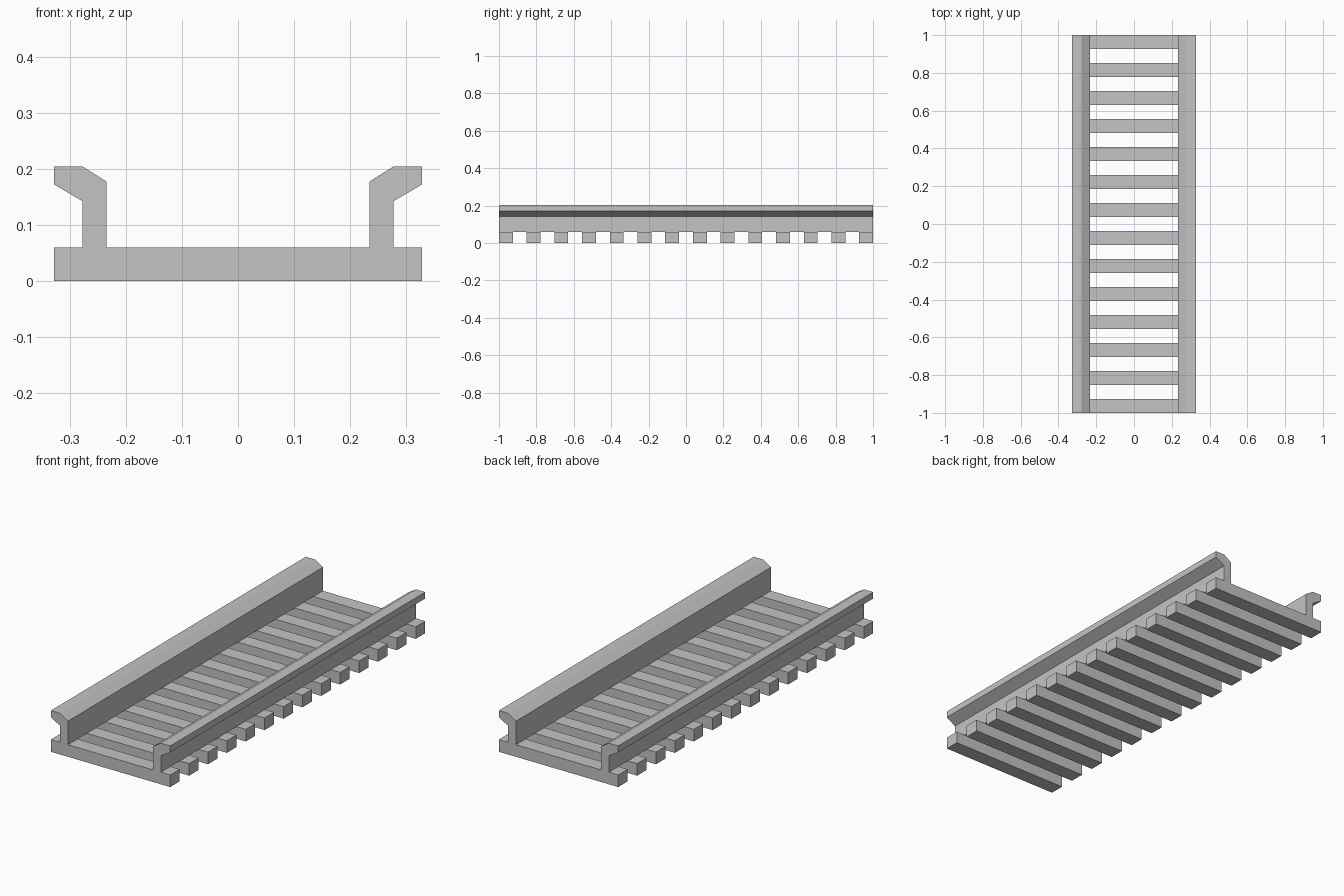
import bpy
import bmesh

cube = bpy.data.objects.get("Cube")
if cube:
    bpy.data.objects.remove(cube, do_unlink=True)

HALF_WIDTH = 0.328
SLEEPER_TOP = 0.06
SLEEPER_COUNT = 14
SLEEPER_DEPTH = 2 / (2 * SLEEPER_COUNT - 1)  # gaps are as deep as sleepers

grey = bpy.data.materials.new("light_grey")
grey.use_nodes = True
colour = (0.55, 0.55, 0.55, 1)
grey.diffuse_color = colour
grey.node_tree.nodes["Principled BSDF"].inputs["Base Color"].default_value = colour


def extrude_profile(name, profile, y_start, y_end):
    """Sweep a closed x-z outline along y."""
    bm = bmesh.new()
    face = bm.faces.new([bm.verts.new((x, y_start, z)) for x, z in profile])
    swept = bmesh.ops.extrude_face_region(bm, geom=[face])
    moved = [v for v in swept["geom"] if isinstance(v, bmesh.types.BMVert)]
    bmesh.ops.translate(bm, verts=moved, vec=(0, y_end - y_start, 0))
    bmesh.ops.recalc_face_normals(bm, faces=bm.faces)
    mesh = bpy.data.meshes.new(name)
    bm.to_mesh(mesh)
    bm.free()
    mesh.materials.append(grey)
    obj = bpy.data.objects.new(name, mesh)
    bpy.context.collection.objects.link(obj)
    return obj


# Rails: upright web with a chamfered head overhanging outwards
rail_profile = [
    (0.234, SLEEPER_TOP), (0.277, SLEEPER_TOP), (0.277, 0.142),
    (HALF_WIDTH, 0.172), (HALF_WIDTH, 0.204), (0.277, 0.204), (0.234, 0.177),
]
for side, sign in (("left", 1), ("right", -1)):
    extrude_profile(f"{side}_rail", [(sign * x, z) for x, z in rail_profile], -1, 1)

# Sleepers: evenly spaced crossbars under the rails
sleeper_profile = [
    (-HALF_WIDTH, 0), (HALF_WIDTH, 0),
    (HALF_WIDTH, SLEEPER_TOP), (-HALF_WIDTH, SLEEPER_TOP),
]
for i in range(SLEEPER_COUNT):
    y = -1 + 2 * SLEEPER_DEPTH * i
    extrude_profile(f"sleeper_{i + 1}", sleeper_profile, y, y + SLEEPER_DEPTH)
